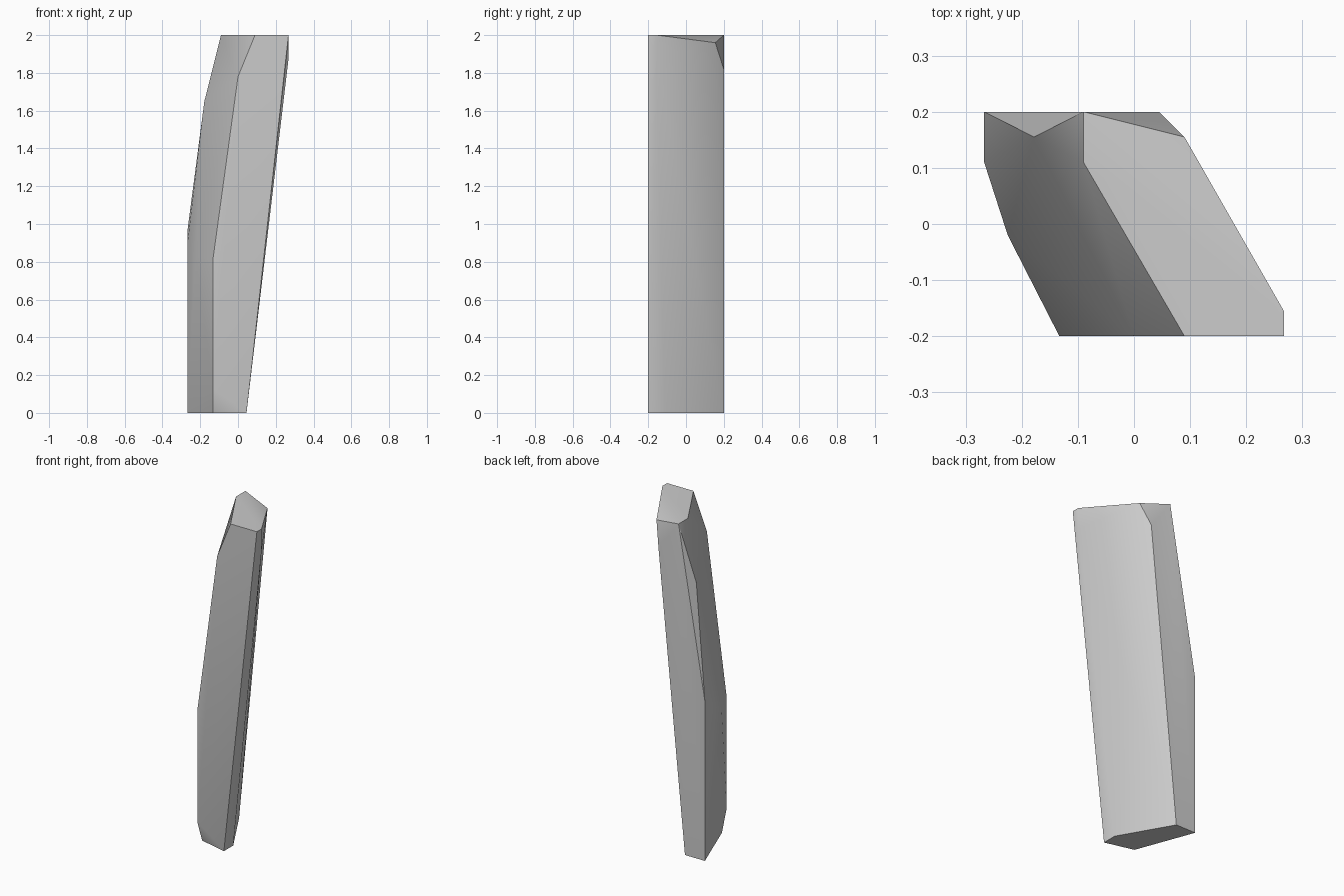
import bpy
import bmesh
import math

# Remove the default object
default_cube = bpy.data.objects.get("Cube")
if default_cube:
    bpy.data.objects.remove(default_cube, do_unlink=True)


def make_material(name, colour):
    material = bpy.data.materials.new(name)
    material.use_nodes = True
    material.diffuse_color = colour
    shader = material.node_tree.nodes["Principled BSDF"]
    shader.inputs["Base Color"].default_value = colour
    return material


# Extents shared by the faceted shard
SIDE = 0.267
DEPTH = 0.2
HEIGHT = 2.0
FOOT = 0.133
TOE = 0.045
CREST = 0.09
CHAMFER = 0.155
INSET = 0.11


def outline(points, z):
    """Lift a flat outline to the given height."""
    return [(x, y, z) for x, y in points]


# Flat foot and flat crown, the crown shifted sideways by the lean
foot = outline([(-SIDE, DEPTH), (-FOOT, -CHAMFER), (TOE, -DEPTH),
                (TOE, -INSET), (-FOOT, DEPTH)], 0.0)
crown = outline([(-CREST, DEPTH), (-CREST, INSET), (CREST, -DEPTH),
                 (SIDE, -DEPTH), (SIDE, -CHAMFER)], HEIGHT)

# Bends down the overhanging side, front edge first
front_bends = [(-FOOT, -DEPTH, 0.13), (-FOOT, -DEPTH, 0.81), (0, -DEPTH, 1.78)]
side_bends = [(-0.225, -0.02, 0.83), (-SIDE, INSET, 0.9)]
back_bends = [(-SIDE, DEPTH, 0.97), (-0.178, CHAMFER, 1.65)]

# Chipped upper corners on the other side
chips = [(CREST, CHAMFER, 1.96), (TOE, DEPTH, 1.82), (SIDE, -CHAMFER, 1.87)]

# Wrap the corners in one convex shard and merge its flat facets
bm = bmesh.new()
for corner in foot + crown + front_bends + side_bends + back_bends + chips:
    bm.verts.new(corner)
bmesh.ops.convex_hull(bm, input=list(bm.verts))
loose = [v for v in bm.verts if not v.link_faces]
bmesh.ops.delete(bm, geom=loose, context="VERTS")
bmesh.ops.dissolve_limit(bm, angle_limit=math.radians(0.5),
                         verts=list(bm.verts), edges=list(bm.edges))
bmesh.ops.recalc_face_normals(bm, faces=list(bm.faces))

mesh = bpy.data.meshes.new("stone_shard")
bm.to_mesh(mesh)
bm.free()
shard = bpy.data.objects.new("stone_shard", mesh)
bpy.context.collection.objects.link(shard)
mesh.materials.append(make_material("stone grey", (0.6, 0.6, 0.6, 1.0)))

# Soften shallow facets, keep the strong ridges crisp
bpy.ops.object.select_all(action="DESELECT")
shard.select_set(True)
bpy.context.view_layer.objects.active = shard
bpy.ops.object.shade_smooth_by_angle(angle=math.radians(30))
